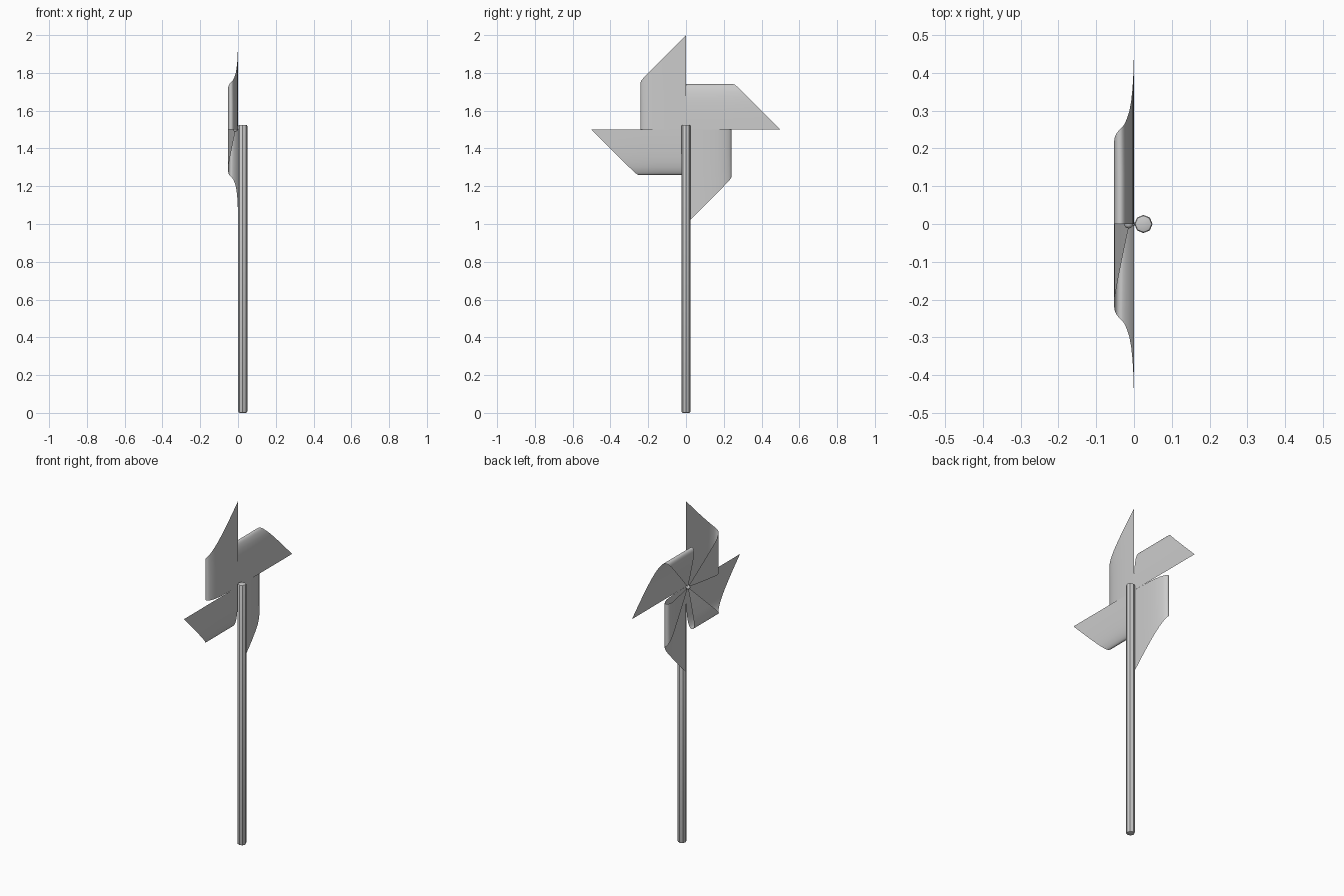
import bpy, bmesh, math
from mathutils import Vector, Matrix
from mathutils.geometry import interpolate_bezier

if "Cube" in bpy.data.objects:
    bpy.data.objects.remove(bpy.data.objects["Cube"])

HUB = Vector((0, 0, 1.5))
TIP = 0.5


def add_object(name, bm):
    bmesh.ops.recalc_face_normals(bm, faces=bm.faces)
    mesh = bpy.data.meshes.new(name)
    bm.to_mesh(mesh)
    bm.free()
    ob = bpy.data.objects.new(name, mesh)
    bpy.context.collection.objects.link(ob)
    bpy.ops.object.select_all(action='DESELECT')
    ob.select_set(True)
    bpy.context.view_layer.objects.active = ob
    bpy.ops.object.shade_smooth_by_angle(angle=math.radians(40))
    return ob


# Curl of the paper as (x, distance from hub): flat back, tight bend, return to the pin
spans = [((0, 0), (0, 0.1), (-0.003, 0.16), (-0.012, 0.2), 6),
         ((-0.012, 0.2), (-0.020, 0.227), (-0.027, 0.24), (-0.036, 0.24), 6),
         ((-0.036, 0.24), (-0.050, 0.24), (-0.056, 0.222), (-0.051, 0.19), 7),
         ((-0.051, 0.19), (-0.040, 0.13), (-0.026, 0.06), (-0.012, 0.0), 7)]
curl = []
for a, b, c, d, n in spans:
    pts = interpolate_bezier(*[Vector((p[0], p[1], 0)) for p in (a, b, c, d)], n)
    curl += pts if not curl else pts[1:]

# Arc length along the curl sets how far the triangular paper reaches
arc = [0.0]
for p, q in zip(curl, curl[1:]):
    arc.append(arc[-1] + (q - p).length)
reach = [TIP * (1 - s / arc[-1]) for s in arc]

# Four curled blades, a quarter turn apart
for k, side in enumerate(("top", "right", "bottom", "left")):
    bm = bmesh.new()
    turn = Matrix.Translation(HUB) @ Matrix.Rotation(-k * math.pi / 2, 4, 'X')
    rows = []
    for p, v in zip(curl, reach):
        rows.append([bm.verts.new(turn @ Vector((p.x, -p.y, v * t)))
                     for t in (0, 0.5, 1)])
    for r, s in zip(rows, rows[1:]):
        for j in range(2):
            bm.faces.new((r[j], s[j], s[j + 1], r[j + 1]))
    bmesh.ops.remove_doubles(bm, verts=bm.verts, dist=1e-5)
    add_object(side + "_blade", bm)

# Stick with softened ends
bm = bmesh.new()
bmesh.ops.create_cone(bm, cap_ends=True, segments=8, radius1=0.024, radius2=0.024,
                      depth=1.525, matrix=Matrix.Translation((0.025, 0, 0.7625)))
rims = [e for e in bm.edges if abs(e.verts[0].co.z - e.verts[1].co.z) < 1e-4]
bmesh.ops.bevel(bm, geom=rims, offset=0.007, segments=2, profile=0.5, affect='EDGES')
add_object("stick", bm)

# Pin through the hub with a rounded head
bm = bmesh.new()
bmesh.ops.create_cone(bm, cap_ends=True, segments=8, radius1=0.004, radius2=0.004, depth=0.03,
                      matrix=Matrix.Translation(HUB) @ Matrix.Rotation(math.pi / 2, 4, 'Y'))
bmesh.ops.create_uvsphere(bm, u_segments=10, v_segments=6, radius=0.012,
                          matrix=Matrix.Translation(HUB + Vector((-0.014, 0, 0))))
add_object("pin", bm)
